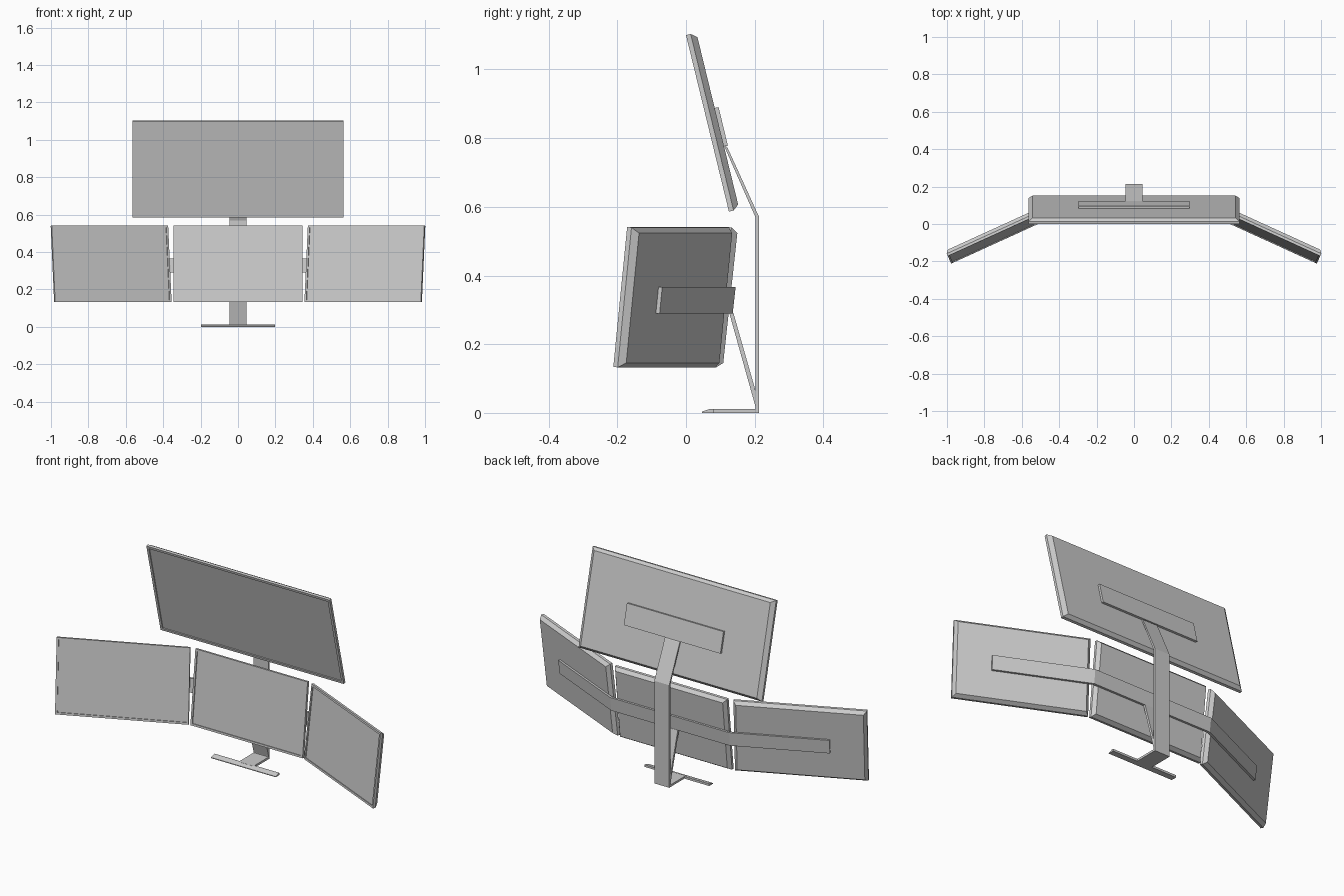
import bpy, bmesh
from math import radians, sin, cos, tan
from mathutils import Matrix, Vector

if "Cube" in bpy.data.objects:
    bpy.data.objects.remove(bpy.data.objects["Cube"])

YAW, TILT, TOP_TILT = radians(24.5), radians(6.2), radians(13.67)


def loft(name, rings, mat=Matrix()):
    """Skin a list of equal-length point loops and cap both ends."""
    bm = bmesh.new()
    loops = [[bm.verts.new(mat @ Vector(p)) for p in r] for r in rings]
    n = len(loops[0])
    for a, b in zip(loops, loops[1:]):
        for i in range(n):
            j = (i + 1) % n
            bm.faces.new((a[i], a[j], b[j], b[i]))
    bm.faces.new(loops[0][::-1])
    bm.faces.new(loops[-1])
    bmesh.ops.recalc_face_normals(bm, faces=bm.faces)
    me = bpy.data.meshes.new(name)
    bm.to_mesh(me)
    bm.free()
    ob = bpy.data.objects.new(name, me)
    bpy.context.collection.objects.link(ob)
    return ob


def monitor(name, w, h, loc, tilt, yaw=0, bezel=0.011, slab=0.014, depth=0.033, inset=(0.015, 0.015)):
    """Recessed screen, thin rim, back with bevelled border; origin at bottom centre front."""
    def ring(ix, iz, y):
        x = w / 2 - ix
        return [(-x, y, iz), (x, y, iz), (x, y, h - iz), (-x, y, h - iz)]
    rings = [ring(bezel, bezel, 0.005), ring(bezel, bezel, 0), ring(0, 0, 0),
             ring(0, 0, slab), ring(*inset, depth)]
    mat = Matrix.Translation(loc) @ Matrix.Rotation(yaw, 4, 'Z') @ Matrix.Rotation(tilt, 4, 'X')
    return loft(name, rings, mat)


def strip(name, profile, half):
    """Extrude a (y, z) side profile across x."""
    return loft(name, [[(x, y, z) for y, z in profile] for x in (-half, half)])


# screens
monitor("upper_screen", 1.128, 0.529, (0, 0.125, 0.586), TOP_TILT,
        bezel=0.014, depth=0.031, inset=(0.022, 0.014))
monitor("centre_screen", 0.69, 0.41, (0, 0.074, 0.134), -TILT)
IN_X, IN_Y, SIDE_W = 0.355, 0.072, 0.684
for side, s in (("left", -1), ("right", 1)):
    loc = (s * (IN_X + SIDE_W / 2 * cos(YAW)), IN_Y - SIDE_W / 2 * sin(YAW), 0.134)
    monitor(side + "_screen", SIDE_W, 0.41, loc, -TILT, -s * YAW)


# bent arm that follows the backs of the three lower screens
def arm_ring(z):
    def half(extra):
        d = 0.033 / cos(TILT) + tan(TILT) * (z - 0.134) + extra
        def point(t):
            return (IN_X + d * sin(YAW) + t * cos(YAW), IN_Y + d * cos(YAW) - t * sin(YAW), z)
        bend = (IN_Y - 0.074 + d * (cos(YAW) - 1)) / sin(YAW)
        return [point(bend), point(0.495)]
    def path(extra):
        pts = half(extra)
        return [(-x, y, z) for x, y, z in pts[::-1]] + pts
    return path(-0.001) + path(0.012)[::-1]


loft("lower_arm", [arm_ring(0.29), arm_ring(0.366)])

# post: foot strip, upright and bent neck in one folded profile
strip("post", [(0.07, 0), (0.213, 0), (0.213, 0.570), (0.121, 0.772), (0.109, 0.782),
               (0.203, 0.568), (0.203, 0.012), (0.07, 0.012)], 0.046)

# brace from the foot of the post to the lower arm
strip("brace", [(0.204, 0.012), (0.208, 0.045), (0.138, 0.291), (0.126, 0.291)], 0.046)

# mounting plate on the upper screen
strip("upper_plate", [(0.122, 0.778), (0.095, 0.890), (0.083, 0.888), (0.109, 0.776)], 0.297)

# wedge-fronted foot bar
strip("foot_bar", [(0.047, 0), (0.08, 0), (0.08, 0.012), (0.072, 0.012), (0.047, 0.004)], 0.199)
